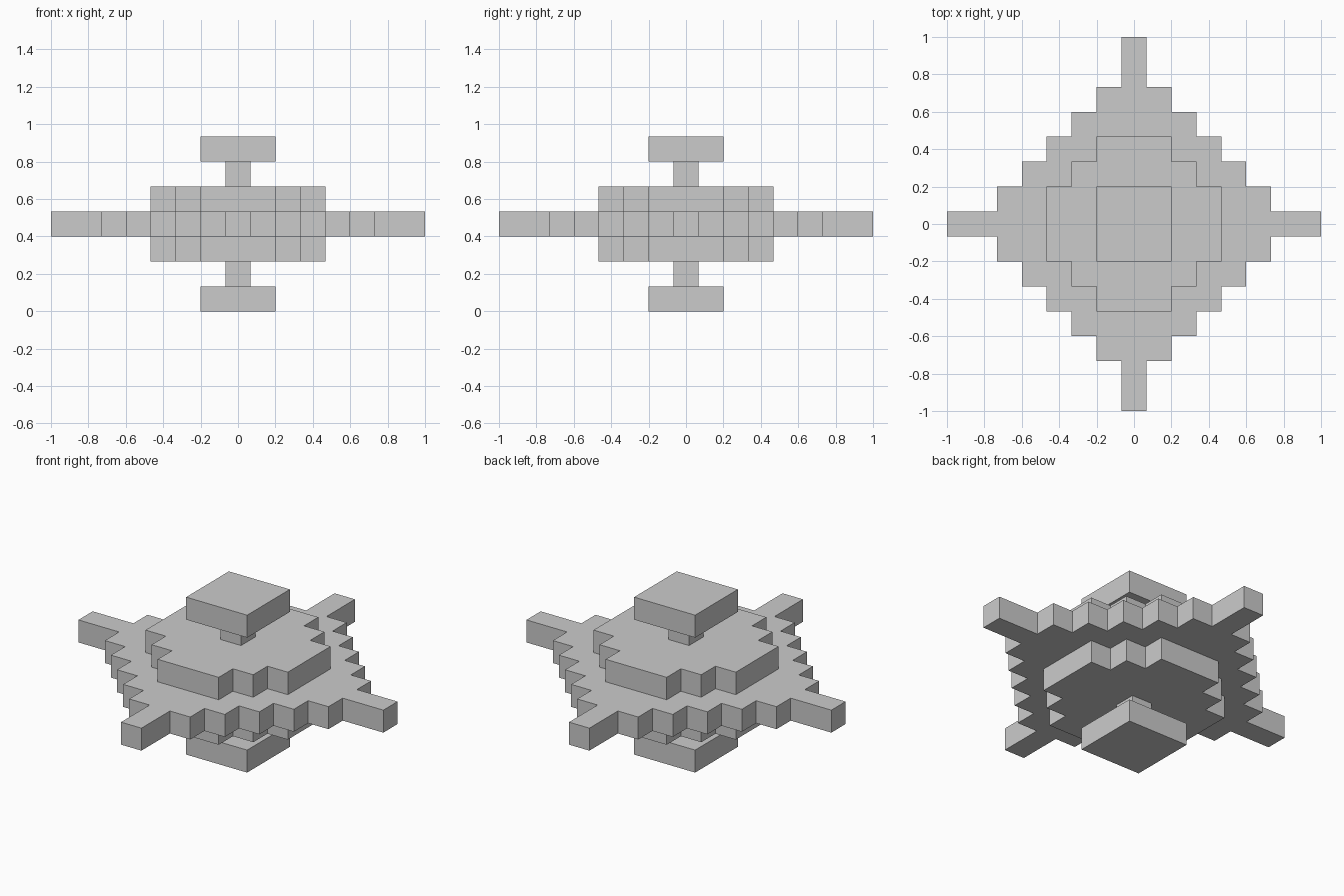
import bpy, bmesh

if "Cube" in bpy.data.objects:
    bpy.data.objects.remove(bpy.data.objects["Cube"])

H = 1 / 15          # half a block
BLOCK = 2 * H       # layer thickness


def stepped_outline(steps):
    """Mirror a quarter staircase of (half width, top y) steps into a full outline."""
    quarter = []
    for i, (x, y) in enumerate(steps):
        if i:
            quarter.append((x, steps[i - 1][1]))
        quarter.append((x, y))
    right = [(x, -y) for x, y in reversed(quarter)] + quarter
    return right + [(-x, y) for x, y in reversed(right)]


def add_layer(name, level, steps):
    bm = bmesh.new()
    base = bm.faces.new([bm.verts.new((x * H, y * H, level * BLOCK))
                         for x, y in stepped_outline(steps)])
    top = bmesh.ops.extrude_face_region(bm, geom=[base], use_keep_orig=True)
    bmesh.ops.translate(bm, vec=(0, 0, BLOCK),
                        verts=[g for g in top["geom"] if isinstance(g, bmesh.types.BMVert)])
    bmesh.ops.recalc_face_normals(bm, faces=bm.faces)
    mesh = bpy.data.meshes.new(name)
    bm.to_mesh(mesh)
    bm.free()
    bpy.context.collection.objects.link(bpy.data.objects.new(name, mesh))


PAD = [(3, 3)]
POST = [(1, 1)]
PLATE = [(7, 3), (5, 5), (3, 7)]
DISC = [(15, 1), (11, 3), (9, 5), (7, 7), (5, 9), (3, 11), (1, 15)]

# Central pointed disc
add_layer("central_disc", 3, DISC)

# Plate, post and pad, mirrored below and above the disc
for side, sign in (("lower", -1), ("upper", 1)):
    add_layer(side + "_plate", 3 + sign, PLATE)
    add_layer(side + "_post", 3 + 2 * sign, POST)
    add_layer(side + "_pad", 3 + 3 * sign, PAD)
